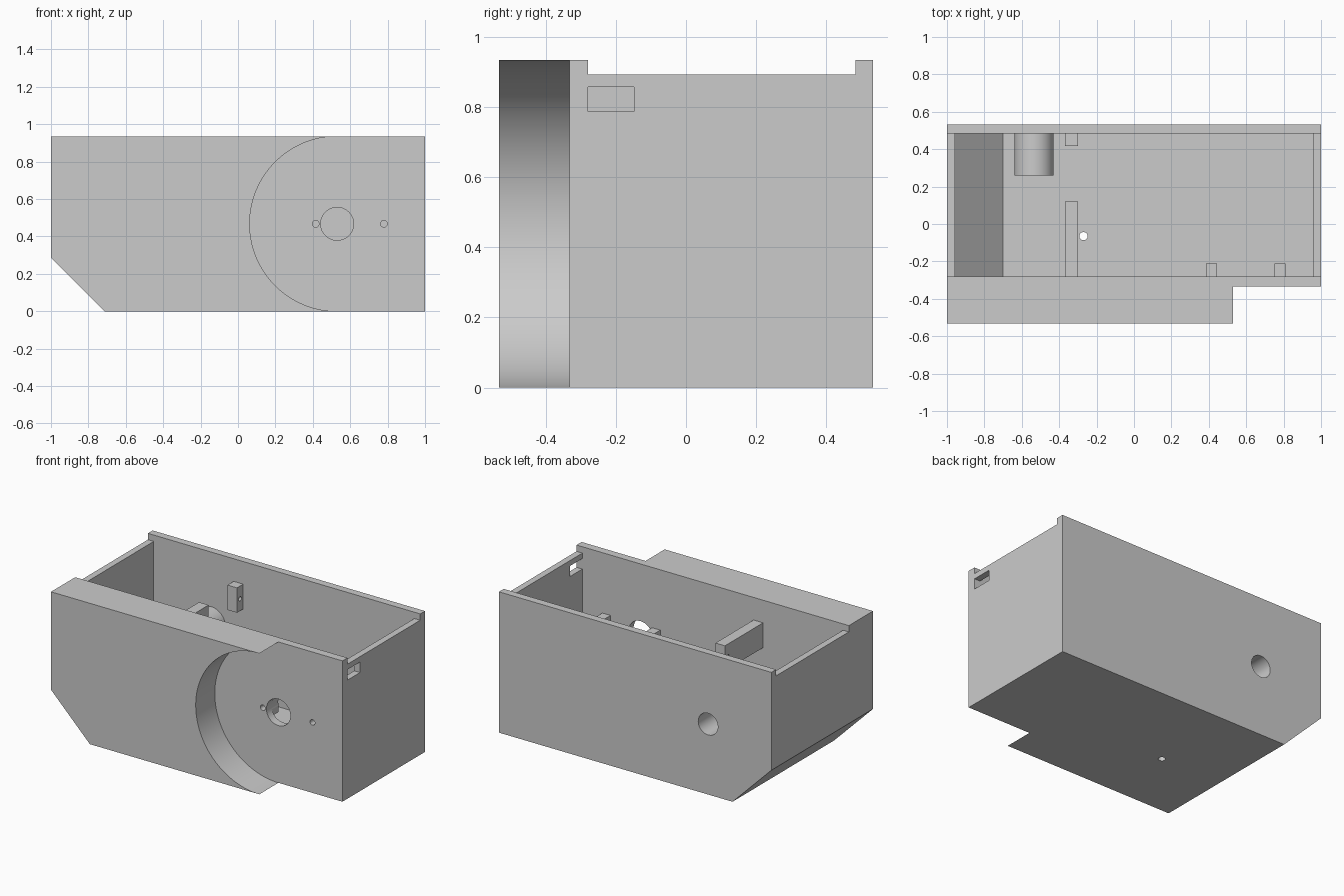
import bpy
import bmesh
from math import sin, cos, pi, radians

cube = bpy.data.objects.get("Cube")
if cube:
    bpy.data.objects.remove(cube, do_unlink=True)

grey = bpy.data.materials.new("light_grey")
grey.use_nodes = True
grey.diffuse_color = (0.6, 0.6, 0.6, 1)
grey.node_tree.nodes["Principled BSDF"].inputs["Base Color"].default_value = (0.6, 0.6, 0.6, 1)

W, D, H = 1.0, 0.533, 0.935      # half width, half depth, height
MID = H / 2                      # height of all round features
FRONT, BACK = -0.28, 0.483       # inner faces of the cavity
RECESS = -0.333                  # face of the round recess


def prism(name, outline, lo, hi, axis="Y"):
    """Extrude a 2D outline along an axis (outline is xz, yz or xy)."""
    place = {"X": lambda a, b, t: (t, a, b),
             "Y": lambda a, b, t: (a, t, b),
             "Z": lambda a, b, t: (a, b, t)}[axis]
    bm = bmesh.new()
    face = bm.faces.new([bm.verts.new(place(a, b, lo)) for a, b in outline])
    ext = bmesh.ops.extrude_face_region(bm, geom=[face])
    move = place(0, 0, hi - lo)
    bmesh.ops.translate(bm, vec=move, verts=[v for v in ext["geom"] if isinstance(v, bmesh.types.BMVert)])
    bmesh.ops.recalc_face_normals(bm, faces=bm.faces)
    mesh = bpy.data.meshes.new(name)
    bm.to_mesh(mesh)
    bm.free()
    mesh.materials.append(grey)
    obj = bpy.data.objects.new(name, mesh)
    bpy.context.collection.objects.link(obj)
    return obj


def rect(a0, a1, b0, b1):
    return [(a0, b0), (a1, b0), (a1, b1), (a0, b1)]


def arc(a, b, r, start=0, sweep=2 * pi, n=48, closed=False):
    return [(a + r * cos(start + sweep * i / n), b + r * sin(start + sweep * i / n))
            for i in range(n + closed)]


def combine(tool, operation):
    """Apply a boolean to the housing and drop the tool."""
    mod = housing.modifiers.new(tool.name, "BOOLEAN")
    mod.operation, mod.solver, mod.object = operation, "EXACT", tool
    bpy.context.view_layer.objects.active = housing
    bpy.ops.object.modifier_apply(modifier=mod.name)
    bpy.data.objects.remove(tool, do_unlink=True)


def cut(*args):
    combine(prism("cutter", *args), "DIFFERENCE")


def add(*args):
    combine(prism("addition", *args), "UNION")


# Housing block with one bevelled lower corner
housing = prism("housing", [(-W, H), (-W, 0.285), (-0.715, 0), (W, 0), (W, H)], -D, D)

# Round recess on the front
cut([(1.2, -0.2), (1.2, 1.2), (0.53, 1.2)]
    + arc(0.53, MID, MID, pi / 2, pi, 64, True) + [(0.53, -0.2)], -0.7, RECESS)

# Open cavity with sloped floor, and the lowered side walls for a lid
cut([(-1.2, 0.893), (-0.957, 0.893), (-0.957, 0.297), (-0.7, 0.04), (0.957, 0.04),
     (0.957, 0.893), (1.2, 0.893), (1.2, 1.2), (-1.2, 1.2)], FRONT, BACK)

# Tube on the back wall
add(arc(-0.535, MID, 0.105), 0.26, 0.5)

# Bracket pair: long arm on the front wall, short block on the back wall
add(rect(-0.37, -0.3, 0.62, 0.785), -0.3, 0.12)
add(rect(-0.37, -0.3, 0.62, 0.785), 0.418, 0.5)

# Screw lugs behind the recess
for x in (0.415, 0.78):
    add(rect(x - 0.03, x + 0.03, MID - 0.067, MID + 0.067), -0.3, -0.21)
    cut(arc(x, MID, 0.018, n=24), -0.4, -0.15)

# Shaft hole, back hole, floor hole, pin hole and side slot
cut(arc(0.53, MID, 0.088), -0.4, -0.15)
cut(arc(-0.535, MID, 0.072), 0.2, 0.6)
cut(arc(-0.27, -0.065, 0.022, n=24), -0.1, 0.1, "Z")
for y in (0.088, 0.45):
    cut(arc(y, 0.7, 0.014, n=20), -0.45, -0.2, "X")
cut(rect(FRONT, -0.148, 0.787, 0.857), 0.9, 1.1, "X")

# Smooth the round walls, keep the edges sharp
bpy.ops.object.select_all(action="DESELECT")
housing.select_set(True)
bpy.context.view_layer.objects.active = housing
bpy.ops.object.shade_smooth_by_angle(angle=radians(30))
